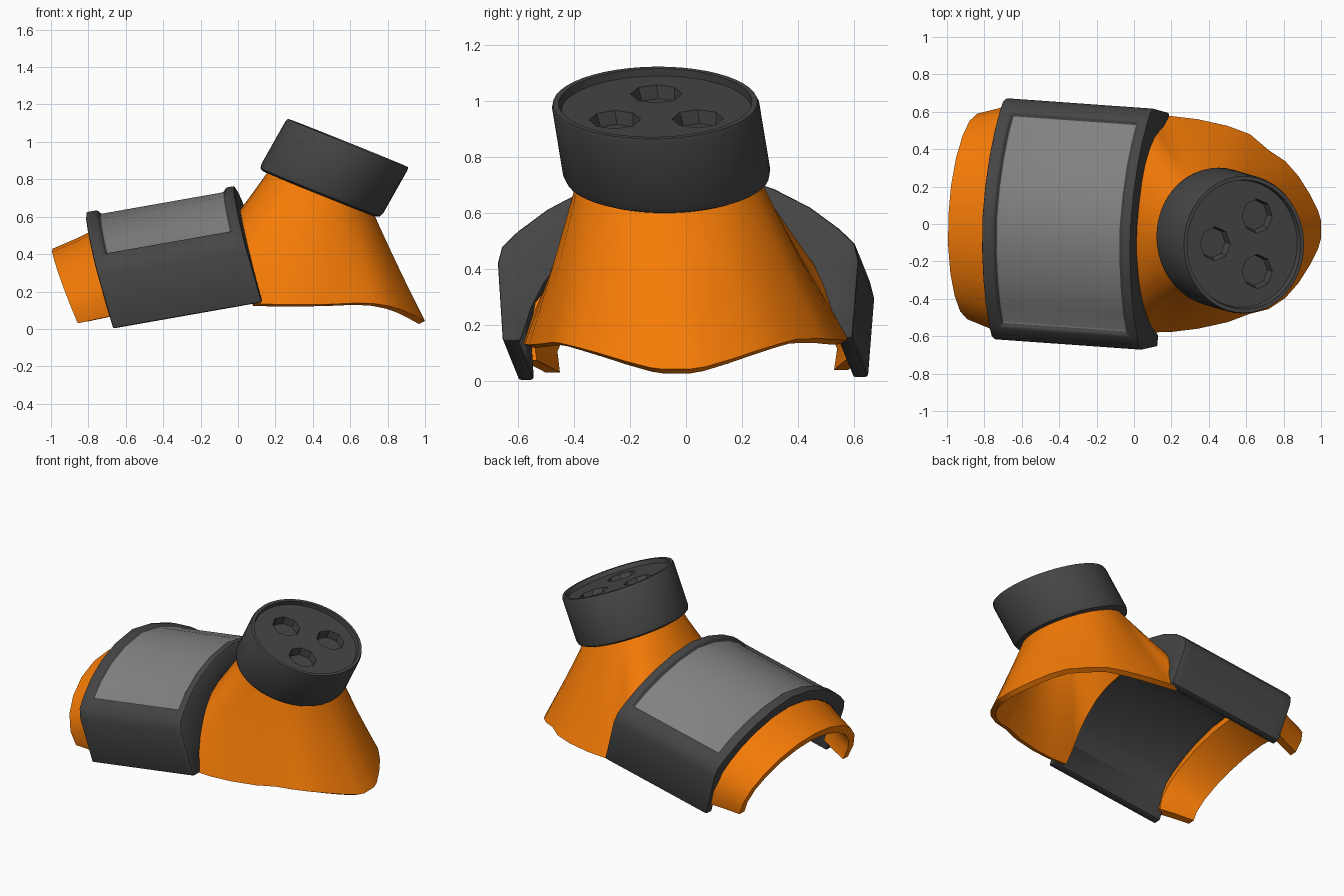
import bpy, bmesh, math
from mathutils import Matrix, Vector

if "Cube" in bpy.data.objects:
    bpy.data.objects.remove(bpy.data.objects["Cube"])


def material(name, rgb):
    m = bpy.data.materials.new(name)
    m.diffuse_color = (*rgb, 1)
    m.use_nodes = True
    m.node_tree.nodes["Principled BSDF"].inputs["Base Color"].default_value = m.diffuse_color
    return m


ORANGE = material("orange", (0.92, 0.2, 0.002))
DARK = material("dark_grey", (0.06, 0.06, 0.06))
LIGHT = material("light_grey", (0.22, 0.22, 0.22))


def finish(bm, name, mats, matrix=None):
    if matrix:
        bm.transform(matrix)
    bmesh.ops.recalc_face_normals(bm, faces=bm.faces)
    me = bpy.data.meshes.new(name)
    bm.to_mesh(me)
    bm.free()
    ob = bpy.data.objects.new(name, me)
    bpy.context.collection.objects.link(ob)
    for m in mats:
        me.materials.append(m)
    return ob


def smooth(ob, angle=35):
    """Apply modifiers, then smooth while keeping real edges sharp."""
    bpy.ops.object.select_all(action='DESELECT')
    bpy.context.view_layer.objects.active = ob
    ob.select_set(True)
    for m in list(ob.modifiers):
        bpy.ops.object.modifier_apply(modifier=m.name)
    bpy.ops.object.shade_smooth_by_angle(angle=math.radians(angle))


def skin(bm, rings):
    """Quads between successive closed rings of coordinates."""
    vs = [[bm.verts.new(p) for p in r] for r in rings]
    n = len(vs[0])
    for a, b in zip(vs, vs[1:]):
        for i in range(n):
            j = (i + 1) % n
            bm.faces.new((a[i], a[j], b[j], b[i]))
    return vs


def arch(bm, outer, stations):
    """Thick mirrored arch swept along local x; station = (x, scale, slant, inner profile)."""
    def full(h):
        return h + [(-v, w) for v, w in reversed(h[:-1])]
    rings = []
    for u, s, k, inner in stations:
        ring = full(outer) + full(inner)[::-1]
        rings.append([(u + k * (.28 - w) - .02 * v, v * s, w * s) for v, w in ring])
    vs = skin(bm, rings)
    n = len(rings[0])
    for r in (vs[0], vs[-1]):
        for i in range(n // 2 - 1):
            bm.faces.new((r[i], r[i + 1], r[n - 2 - i], r[n - 1 - i]))
    return vs


# Tilted frame shared by the band and the rear strap
FRAME = (Matrix.Translation((-0.268, 0, 0.073)) @ Matrix.Rotation(math.radians(-10), 4, 'Y')
         @ Matrix.Rotation(math.radians(-4), 4, 'Z'))

# Band with an inset lighter panel; narrower opening at the front
outer = [(.625, 0), (.645, .29), (.63, .35), (.575, .405), (.47, .485), (.34, .555), (.18, .61), (0, .637)]
narrow = [(.56, 0), (.52, .12), (.475, .21), (.41, .3), (.335, .375), (.24, .44), (.13, .49), (0, .51)]
wide = [(.57, 0), (.58, .2), (.565, .28), (.515, .345), (.425, .42), (.31, .485), (.165, .535), (0, .555)]
bm = bmesh.new()
vs = arch(bm, outer, [(-.405, 1, .105, wide), (-.34, 1, .105, wide), (.355, 1, .105, wide),
                      (.405, 1, .105, narrow)])
bmesh.ops.recalc_face_normals(bm, faces=bm.faces)
panel_verts = set(vs[1][3:12] + vs[2][3:12])
panel = [f for f in bm.faces if all(v in panel_verts for v in f.verts)]
bmesh.ops.inset_region(bm, faces=panel, thickness=.012, depth=-.022, use_even_offset=True)
for f in panel:
    f.material_index = 1
band = finish(bm, "band", [DARK, LIGHT], FRAME)
bev = band.modifiers.new("bevel", 'BEVEL')
bev.width, bev.segments, bev.limit_method = .01, 2, 'ANGLE'
bev.angle_limit = math.radians(40)
smooth(band)

# Rear strap emerging from the band
outer = [(.54, .06), (.55, .15), (.51, .25), (.43, .335), (.31, .41), (.16, .46), (0, .476)]
inner = [(.49, .06), (.5, .14), (.465, .225), (.39, .3), (.28, .365), (.14, .41), (0, .426)]
bm = bmesh.new()
arch(bm, outer, [(-.61, 1, .22, inner), (-.48, 1.07, .15, inner), (-.375, 1.14, .105, inner)])
smooth(finish(bm, "rear_strap", [ORANGE], FRAME))

# Flared shell: lofts from the band arch and skirt edge up to the tilted cap
CAP = Vector((.435, -.065, .722))
P, Q, A = Vector((.326, 0, -.131)), Vector((0, .371, .004)), Vector((.153, -.045, .272))
half = [(-.01, 0, .61), (0, .12, .60), (.01, .24, .57), (.022, .34, .52), (.04, .43, .44),
        (.06, .5, .35), (.08, .545, .25), (.105, .58, .145), (.2, .577, .14), (.34, .56, .138),
        (.5, .525, .14), (.62, .48, .145), (.72, .425, .143), (.81, .365, .128), (.88, .285, .105),
        (.94, .19, .075), (.985, .1, .05), (.999, .05, .043)]
edge = half + [(x, -y, z) for x, y, z in reversed(half[1:])]
base, top = [], []
for x, y, z in edge:
    b = Vector((x + .04 * y * (x < .15), y - .03 * (x > .7), z + .015 * y))
    t = math.atan2((b.y - CAP.y) / Q.y, (b.x - CAP.x) / P.x)
    base.append(b)
    top.append(CAP + .05 * A + .86 * (P * math.cos(t) + Q * math.sin(t)))
rings = []
for k in range(7):
    t = k / 6
    s = t + .06 * t * (1 - t)
    rings.append([Vector((b.x + (c.x - b.x) * s, b.y + (c.y - b.y) * s, b.z + (c.z - b.z) * t))
                  for b, c in zip(base, top)])
bm = bmesh.new()
skin(bm, rings)
shell = finish(bm, "flared_shell", [ORANGE])
sol = shell.modifiers.new("thickness", 'SOLIDIFY')
sol.thickness, sol.offset = .035, -1
smooth(shell, 40)

# Cap: turned profile in unit space, placed by a skewed matrix
SKEW = Matrix(((P.x, Q.x, A.x, CAP.x), (P.y, Q.y, A.y, CAP.y), (P.z, Q.z, A.z, CAP.z), (0, 0, 0, 1)))
profile = [(.93, 0), (.98, .03), (1, .11), (1, .95), (.985, 1), (.93, 1), (.915, .91)]
bm = bmesh.new()
N = 48
vs = skin(bm, [[(r * math.cos(i * math.tau / N), r * math.sin(i * math.tau / N), h)
                for i in range(N)] for r, h in profile])
bm.faces.new(vs[0][::-1])
bm.faces.new(vs[-1])
cap = finish(bm, "cap", [DARK], SKEW)

# Three eight-sided sockets in the cap, cut square to its top face
bm = bmesh.new()
for a in (60, 180, 300):
    a = math.radians(a)
    socket = bmesh.ops.create_cone(bm, cap_ends=True, segments=8, radius1=.22, radius2=.29, depth=.4,
                                   matrix=Matrix.Translation((.46 * math.cos(a), .46 * math.sin(a), .95)))
    for v in socket["verts"]:
        if v.co.z < .91:
            v.co.x += .05
cutter = finish(bm, "socket_cutter", [DARK], SKEW)
cutter.hide_render = True
mod = cap.modifiers.new("sockets", 'BOOLEAN')
mod.operation, mod.object, mod.solver = 'DIFFERENCE', cutter, 'EXACT'
smooth(cap, 30)
bpy.data.objects.remove(cutter)
